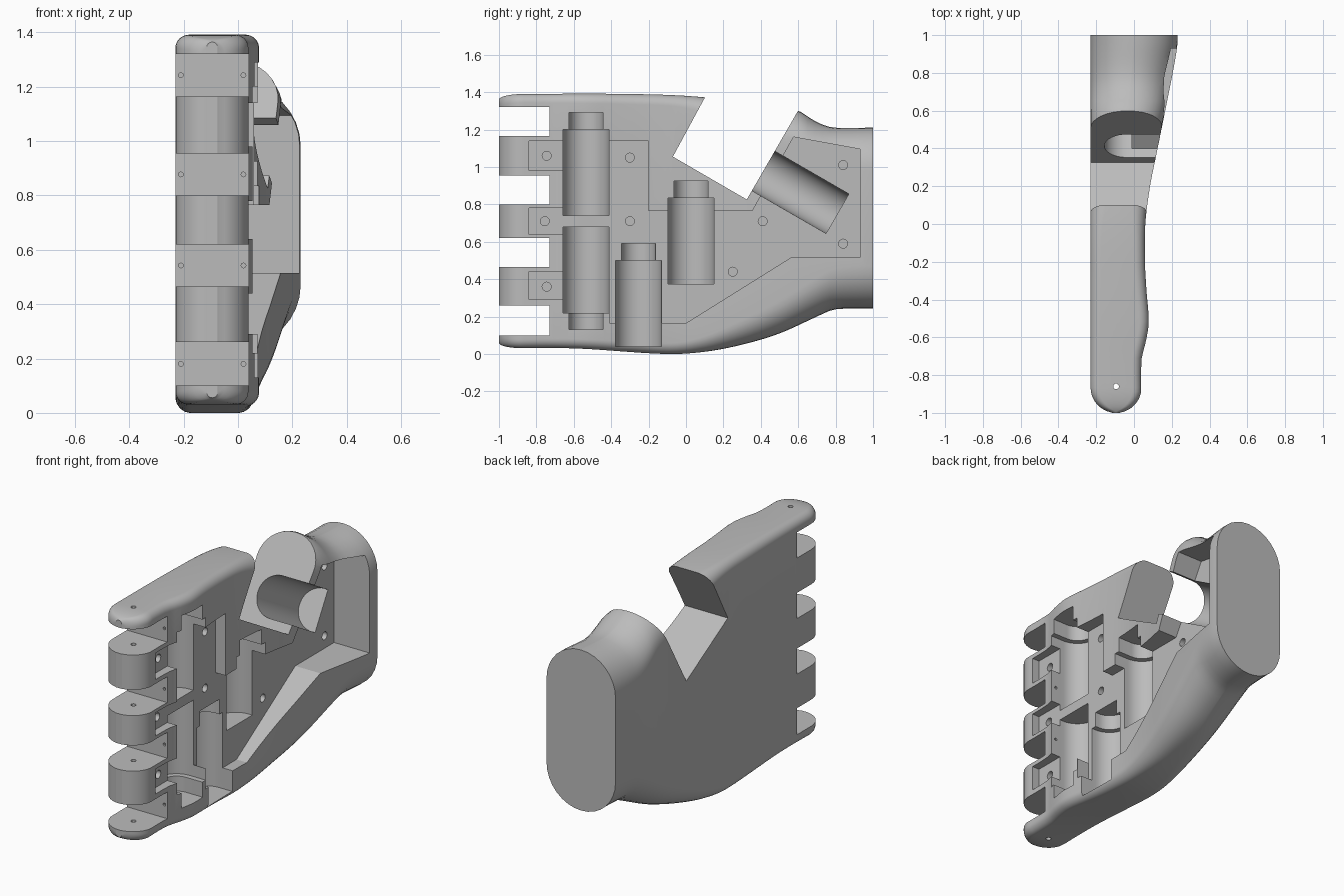
import bpy, bmesh, math
from mathutils import Vector

if "Cube" in bpy.data.objects:
    bpy.data.objects.remove(bpy.data.objects["Cube"])

grey = bpy.data.materials.new("plain_grey")
grey.use_nodes = True
grey.diffuse_color = (0.5, 0.5, 0.5, 1)
grey.node_tree.nodes["Principled BSDF"].inputs["Base Color"].default_value = (0.5, 0.5, 0.5, 1)


def make_object(name, bm):
    bmesh.ops.recalc_face_normals(bm, faces=bm.faces)
    mesh = bpy.data.meshes.new(name)
    bm.to_mesh(mesh)
    bm.free()
    obj = bpy.data.objects.new(name, mesh)
    bpy.context.collection.objects.link(obj)
    mesh.materials.append(grey)
    return obj


def smooth_curve(keys, t):
    """Cubic interpolation through (position, value) keys."""
    def slope(i):
        a, b = keys[max(i - 1, 0)], keys[min(i + 1, len(keys) - 1)]
        return (b[1] - a[1]) / (b[0] - a[0])
    for i in range(len(keys) - 1):
        (p, a), (q, b) = keys[i], keys[i + 1]
        if t <= q:
            w, u = q - p, (t - p) / (q - p)
            return (a * (1 + 2 * u) * (1 - u) ** 2 + b * u * u * (3 - 2 * u)
                    + w * u * (1 - u) * (slope(i) * (1 - u) - slope(i + 1) * u))
    return keys[-1][1]


# Palm outline curves along the length
side = [(-1, .04), (-.72, .04), (-.62, .063), (-.52, .078), (-.35, .066), (-.2, .058),
        (0, .06), (.2, .085), (.4, .125), (.6, .165), (.8, .205), (.95, .23), (1, .23)]
under = [(-1, .03), (-.6, .03), (-.1, .0), (.1, .012), (.3, .05), (.5, .11),
         (.7, .2), (.78, .235), (.84, .242), (1, .242)]
over = [(-1, 1.39), (-.3, 1.39), (.1, 1.372), (.6, 1.3), (.68, 1.25), (.78, 1.212), (1, 1.21)]
corner = [(-1, .045), (-.3, .055), (0, .065), (.3, .13), (.6, .19), (.9, .229), (1, .229)]
NOSE_X, NOSE_R = -.095, .135


def section(y):
    """Rounded rectangle across the palm; the front narrows to a round nose."""
    left, right = -.23, smooth_curve(side, y)
    low, high = smooth_curve(under, y), smooth_curve(over, y)
    if y < NOSE_R - 1:
        half = math.sqrt(max(NOSE_R ** 2 - (NOSE_R - 1 - y) ** 2, .0004))
        left, right = NOSE_X - half, NOSE_X + half
        ease = .03 * (1 - half / NOSE_R)
        low, high = low + ease, high - ease
    r = min(smooth_curve(corner, y), (right - left) * .498)
    points = []
    for cx, cz, start in ((right - r, high - r, 0), (left + r, high - r, 90),
                          (left + r, low + r, 180), (right - r, low + r, 270)):
        for k in range(9):
            a = math.radians(start + k * 90 / 8)
            points.append((cx + r * math.cos(a), y, cz + r * math.sin(a)))
    return points


# Palm body: lofted sections
bm = bmesh.new()
nose = [-1 + NOSE_R * (1 - math.cos(math.radians(a))) for a in range(0, 90, 10)]
stations = nose + [NOSE_R - 1 + (2 - NOSE_R) * k / 48 for k in range(49)]
rings = [[bm.verts.new(p) for p in section(y)] for y in stations]
for a, b in zip(rings, rings[1:]):
    for k in range(len(a)):
        n = (k + 1) % len(a)
        bm.faces.new((a[k], a[n], b[n], b[k]))
bm.faces.new(rings[0])
bm.faces.new(rings[-1])
palm = make_object("palm", bm)


def cut(points, vector):
    """Subtract a polygon extruded along a vector."""
    bm = bmesh.new()
    face = bm.faces.new([bm.verts.new(p) for p in points])
    new = bmesh.ops.extrude_face_region(bm, geom=[face])["geom"]
    bmesh.ops.translate(bm, vec=vector, verts=[v for v in new if isinstance(v, bmesh.types.BMVert)])
    cutter = make_object("cutter", bm)
    cutter.hide_render = True
    mod = palm.modifiers.new("cut", "BOOLEAN")
    mod.operation, mod.solver, mod.object = "DIFFERENCE", "EXACT", cutter
    bpy.context.view_layer.objects.active = palm
    bpy.ops.object.modifier_apply(modifier=mod.name)
    bpy.data.objects.remove(cutter)


def cut_side(outline, x0, x1):
    cut([(x0, y, z) for y, z in outline], Vector((x1 - x0, 0, 0)))


def cut_box(y0, y1, z0, z1, x0, x1):
    cut_side([(y0, z0), (y1, z0), (y1, z1), (y0, z1)], x0, x1)


def cut_hole(centre, direction, radius, sides=16):
    direction = Vector(direction)
    u = direction.orthogonal().normalized()
    v = direction.normalized().cross(u)
    angles = [2 * math.pi * k / sides for k in range(sides)]
    cut([Vector(centre) + radius * (u * math.cos(a) + v * math.sin(a)) for a in angles], direction)


def cut_channel(y, z, axis, radius):
    """Round-bottomed motor trough open towards +x."""
    axis = Vector(axis)
    across = Vector((1, 0, 0)).cross(axis).normalized()
    base = Vector((-.035, y, z))
    pts = [base + Vector((.5, 0, 0)) + across * radius]
    for k in range(25):
        a = math.pi * k / 24
        pts.append(base + across * radius * math.cos(a) - Vector((radius * math.sin(a), 0, 0)))
    pts.append(base + Vector((.5, 0, 0)) - across * radius)
    cut(pts, axis)


# Thumb notch
cut_side([(-.07, 1.055), (.325, .826), (.6, 1.302), (.62, 1.6), (.225, 1.6)], -.5, .5)

# Gaps between the knuckles
for z0, z1 in ((.10, .26), (.465, .62), (.80, .955), (1.165, 1.32)):
    cut_box(-1.2, -.73, z0, z1, -.5, .5)
    for x in (-.21, .02):
        cut_hole((x, -.78, (z0 + z1) / 2), (0, .15, 0), .009, 8)

# Main recess with a pocket behind each knuckle
recess = [(-.41, .165), (0, .165), (.56, .515), (.93, .515), (.93, 1.095), (.575, 1.16),
          (.355, .765), (-.2, .765), (-.2, 1.14)]
for z0, z1 in ((.98, 1.14), (.64, .78), (.29, .44)):
    if z1 < 1:
        recess.append((-.65, z1))
    recess += [(-.84, z1), (-.84, z0), (-.65, z0)]
recess.append((-.41, .29))
cut_side(recess, -.01, .6)

# Motor troughs with narrower shaft ends
for y, z, way in ((-.535, .74, 1), (-.535, .68, -1), (-.255, .04, 1), (.027, .375, 1)):
    cut_channel(y, z, (0, 0, .46 * way), .123)
    cut_channel(y, z + .4 * way, (0, 0, .15 * way), .091)

# Slanted thumb motor trough
slope = Vector((0, math.cos(math.radians(30)), -.5))
cut_channel(.42 - .02 * slope.y, .975 + .01, slope * .47, .122)

# Blind screw holes and the knuckle pin hole
for y, z in ((-.745, 1.06), (-.3, 1.05), (-.755, .71), (-.3, .71), (-.745, .36),
             (.41, .71), (.25, .44), (.84, 1.01), (.84, .59)):
    cut_hole((-.13, y, z), (.2, 0, 0), .024)
cut_hole((NOSE_X, -.86, -.2), (0, 0, 1.8), .015, 12)

bpy.ops.object.select_all(action="DESELECT")
palm.select_set(True)
bpy.context.view_layer.objects.active = palm
bpy.ops.object.shade_smooth_by_angle(angle=math.radians(28))
